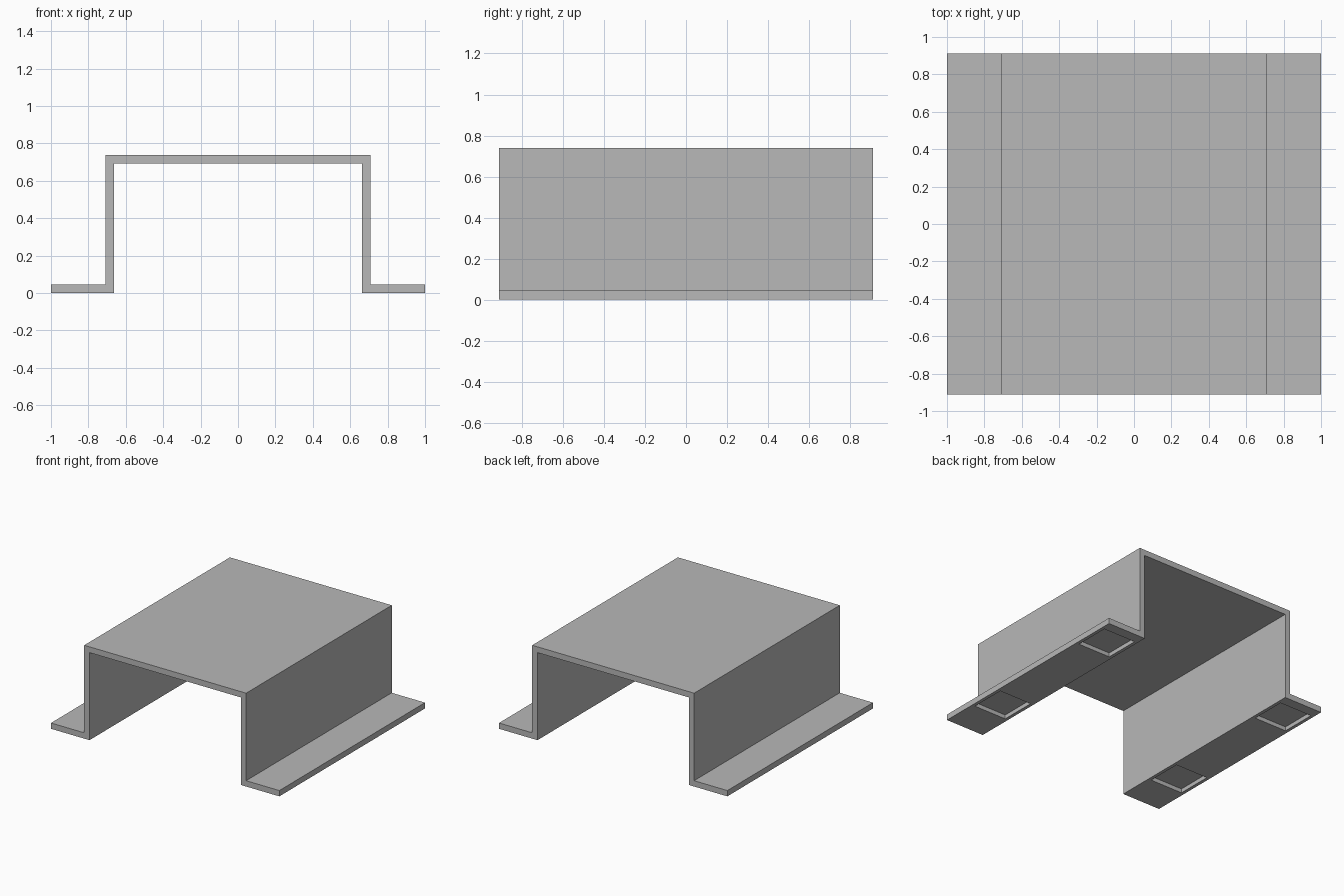
import bpy
import bmesh
from mathutils import Matrix, Vector

cube = bpy.data.objects.get("Cube")
if cube:
    bpy.data.objects.remove(cube, do_unlink=True)

# Main sizes
HALF_DEPTH = 0.911
HEIGHT = 0.739
WALL_OUT = 0.709
THICK = 0.046
WALL_IN = WALL_OUT - THICK
POCKET_SIZE = 0.285
POCKET_DEPTH = 0.032
POCKET_X = (WALL_IN + 1) / 2

grey = bpy.data.materials.new("plain_grey")
grey.use_nodes = True
grey.diffuse_color = (0.48, 0.48, 0.48, 1)
grey.node_tree.nodes["Principled BSDF"].inputs["Base Color"].default_value = grey.diffuse_color


def make_object(name, bm):
    bmesh.ops.recalc_face_normals(bm, faces=bm.faces)
    mesh = bpy.data.meshes.new(name)
    bm.to_mesh(mesh)
    bm.free()
    mesh.materials.append(grey)
    obj = bpy.data.objects.new(name, mesh)
    bpy.context.collection.objects.link(obj)
    return obj


# Hat-shaped bracket: half profile, mirrored, extruded front to back
half = [(WALL_IN, HEIGHT - THICK), (WALL_IN, 0), (1, 0), (1, THICK),
        (WALL_OUT, THICK), (WALL_OUT, HEIGHT)]
profile = half + [(-x, z) for x, z in reversed(half)]
bm = bmesh.new()
face = bm.faces.new([bm.verts.new((x, -HALF_DEPTH, z)) for x, z in profile])
extruded = bmesh.ops.extrude_face_region(bm, geom=[face])
end_verts = [g for g in extruded["geom"] if isinstance(g, bmesh.types.BMVert)]
bmesh.ops.translate(bm, verts=end_verts, vec=(0, 2 * HALF_DEPTH, 0))
bracket = make_object("hat_bracket", bm)

# Square pockets under both flanges
bm = bmesh.new()
for side in (-1, 1):
    for y in (-0.485, 0.685):
        place = Matrix.Translation((side * POCKET_X, y, 0))
        size = Matrix.Diagonal(Vector((POCKET_SIZE, POCKET_SIZE, 2 * POCKET_DEPTH, 1)))
        bmesh.ops.create_cube(bm, size=1, matrix=place @ size)
cutter = make_object("pocket_cutter", bm)
cutter.hide_render = True

cut = bracket.modifiers.new("pockets", "BOOLEAN")
cut.operation = "DIFFERENCE"
cut.solver = "EXACT"
cut.object = cutter
bpy.context.view_layer.objects.active = bracket
bracket.select_set(True)
bpy.ops.object.modifier_apply(modifier=cut.name)
bpy.data.objects.remove(cutter, do_unlink=True)
